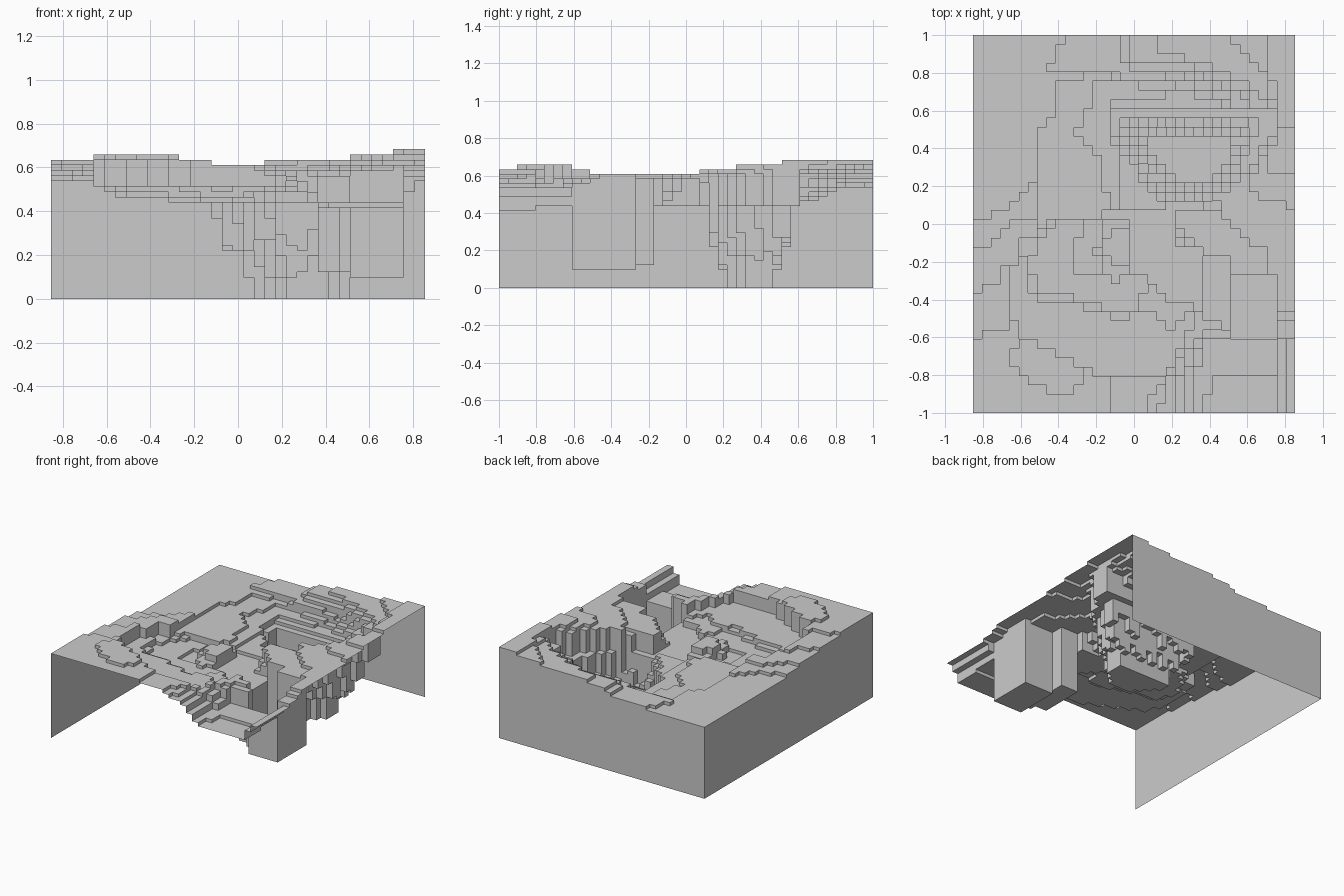
import bpy, bmesh, random

random.seed(4)
NX, NY = 35, 41
C = 2 / NY            # cell size
S = C / 2             # height step
X0, Y0 = -NX * C / 2, -1.0


def inside(x, y, pts):
    hit = False
    for (ax, ay), (bx, by) in zip(pts, pts[1:] + pts[:1]):
        if (ay > y) != (by > y) and x < (bx - ax) * (y - ay) / (by - ay) + ax:
            hit = not hit
    return hit


H = [[22] * NY for _ in range(NX)]


def paint(level, pts, jitter=0):
    for i in range(NX):
        for j in range(NY):
            if inside(X0 + (i + .5) * C, Y0 + (j + .5) * C, pts):
                H[i][j] = level + random.randint(-jitter, jitter)


# outer slopes: rising towards the front on the left
paint(23, [(-.9, .02), (-.76, .03), (-.6, .17), (-.5, .27), (.9, .27), (.9, -1.1), (-.9, -1.1)])
paint(24, [(-.9, -.13), (-.75, -.1), (-.6, .03), (-.4, .05), (.9, .1), (.9, -1.1), (-.9, -1.1)])
paint(25, [(-.9, -.36), (-.75, -.33), (-.66, -.2), (-.4, -.3), (-.1, -1.1), (-.9, -1.1)])
paint(26, [(-.9, -.6), (-.7, -.57), (-.63, -.45), (-.3, -.6), (-.12, -.75), (-.12, -1.1), (-.9, -1.1)])
# slopes rising to the back right corner
paint(23, [(-.32, 1.1), (-.46, .8), (-.2, .8), (.1, .75), (.4, .85), (.9, .6), (.9, 1.1)])
paint(24, [(-.1, 1.1), (-.08, .84), (.1, .8), (.3, .82), (.6, .66), (.9, .5), (.9, 1.1)])
paint(25, [(-.03, 1.1), (.0, .87), (.36, .82), (.6, .68), (.72, .5), (.6, .3), (.42, .13),
           (.5, .0), (.7, -.15), (.76, -.46), (.9, -.46), (.9, 1.1)])
paint(26, [(.12, 1.1), (.15, .9), (.38, .86), (.64, .72), (.76, .5), (.6, .22), (.66, .12), (.9, .08), (.9, 1.1)])
paint(27, [(.52, 1.1), (.54, .93), (.68, .8), (.76, .55), (.7, .27), (.9, .25), (.9, 1.1)])
paint(28, [(.71, 1.1), (.72, .9), (.75, .56), (.8, .5), (.9, .5), (.9, 1.1)])
# ridge along the front of the basin
paint(25, [(-.12, -1.1), (-.12, -.78), (.2, -.78), (.07, -1.1)])
paint(27, [(-.66, -.72), (-.6, -.6), (-.42, -.62), (-.25, -.78), (-.27, -.86), (-.42, -.9), (-.52, -.86)])

# front right hollow
paint(24, [(.07, -1.1), (.1, -.9), (.2, -.75), (.4, -.5), (.9, -.46), (.9, -1.1)])
paint(23, [(.12, -1.1), (.16, -.9), (.25, -.7), (.4, -.55), (.9, -.5), (.9, -1.1)])
paint(22, [(.2, -1.1), (.22, -.85), (.3, -.65), (.9, -.6), (.9, -1.1)])
paint(20, [(.26, -1.1), (.28, -.8), (.34, -.64), (.78, -.6), (.8, -.9), (.8, -1.1)])
paint(18, [(.33, -1.1), (.34, -.75), (.4, -.6), (.76, -.6), (.76, -.8), (.76, -1.1)])
paint(17, [(.37, -1.1), (.4, -.8), (.74, -.8), (.74, -1.1)])

# central basin, with its arm running back to the canyon
paint(21, [(-.62, -.58), (-.66, -.4), (-.64, -.25), (-.52, -.05), (-.5, .25), (-.54, .42), (-.42, .6),
           (-.4, .76), (-.2, .79), (.15, .74), (.3, .8), (.55, .65), (.2, .4), (.15, .05), (.3, -.1),
           (.36, -.4), (.28, -.6), (.18, -.78), (-.22, -.79), (-.4, -.7)])
paint(20, [(-.32, .5), (-.25, .55), (-.22, .76), (.15, .72), (.3, .75), (.55, .62), (.2, .4), (.15, .05),
           (.0, .03), (-.13, .1), (-.18, .35)])
paint(19, [(-.1, .6), (-.1, .67), (.3, .69), (.5, .62), (.2, .4), (.15, .05), (.0, .03), (-.07, .12), (-.1, .45)])
paint(20, [(-.6, -.1), (-.42, .03), (.2, .05), (.25, -.1), (.33, -.2), (.34, -.42), (.2, -.55),
           (.04, -.45), (-.05, -.53), (-.25, -.44), (-.55, -.38)])
paint(19, [(-.56, -.2), (-.42, .0), (.2, .05), (.3, -.2), (.2, -.42), (.07, -.32), (-.02, -.5),
           (-.25, -.4), (-.5, -.36)])
paint(18, [(-.32, -.25), (-.28, .02), (-.08, .08), (.22, .07), (.22, -.1), (.5, -.18), (.5, -.5),
           (.2, -.4), (.08, -.28)])
# mound in the basin
paint(20, [(-.2, -.15), (-.17, .02), (-.03, .03), (.0, -.25), (-.1, -.31), (-.15, -.25)])
paint(22, [(-.17, -.14), (-.13, -.02), (-.04, -.03), (-.03, -.2), (-.12, -.22)])

# two-part rectangular pit
paint(5, [(.36, -.17), (.51, -.17), (.51, -.55), (.36, -.5)])
paint(4, [(.51, -.27), (.76, -.27), (.76, -.61), (.51, -.61)])

# stepped triangular canyon
paint(18, [(-.1, .62), (.74, .61), (.74, .5), (.6, .28), (.38, .1), (.18, .08), (.08, .2), (-.12, .46)])
paint(12, [(-.02, .58), (.7, .58), (.6, .42), (.57, .28), (.37, .1), (.18, .1), (.08, .24), (-.12, .46)], 3)
paint(6, [(.02, .52), (.62, .52), (.57, .4), (.5, .27), (.35, .16), (.22, .16), (.12, .28), (.0, .42)], 2)
paint(0, [(.08, .44), (.52, .44), (.48, .3), (.33, .2), (.24, .2), (.15, .29), (.08, .38)])

# stepped ground sheet plus the two outer walls
bm = bmesh.new()
wall_bm = bmesh.new()


def quad(b, *pts):
    b.faces.new([b.verts.new(p) for p in pts])


for i in range(NX):
    for j in range(NY):
        x, y, z = X0 + i * C, Y0 + j * C, H[i][j] * S
        quad(bm, (x, y, z), (x + C, y, z), (x + C, y + C, z), (x, y + C, z))
        if i + 1 < NX and H[i + 1][j] != H[i][j]:
            w = H[i + 1][j] * S
            quad(bm, (x + C, y, w), (x + C, y + C, w), (x + C, y + C, z), (x + C, y, z))
        if j + 1 < NY and H[i][j + 1] != H[i][j]:
            w = H[i][j + 1] * S
            quad(bm, (x + C, y + C, w), (x, y + C, w), (x, y + C, z), (x + C, y + C, z))
        if i == 0:
            quad(wall_bm, (x, y, 0), (x, y, z), (x, y + C, z), (x, y + C, 0))
        if j == NY - 1:
            quad(wall_bm, (x, 1, 0), (x, 1, z), (x + C, 1, z), (x + C, 1, 0))

for name, b in (("stepped_ground", bm), ("outer_walls", wall_bm)):
    bmesh.ops.remove_doubles(b, verts=b.verts, dist=1e-4)
    # merge flat areas into single faces
    bmesh.ops.dissolve_limit(b, angle_limit=.01, verts=b.verts, edges=b.edges)
    me = bpy.data.meshes.new(name)
    b.to_mesh(me)
    b.free()
    bpy.context.collection.objects.link(bpy.data.objects.new(name, me))
